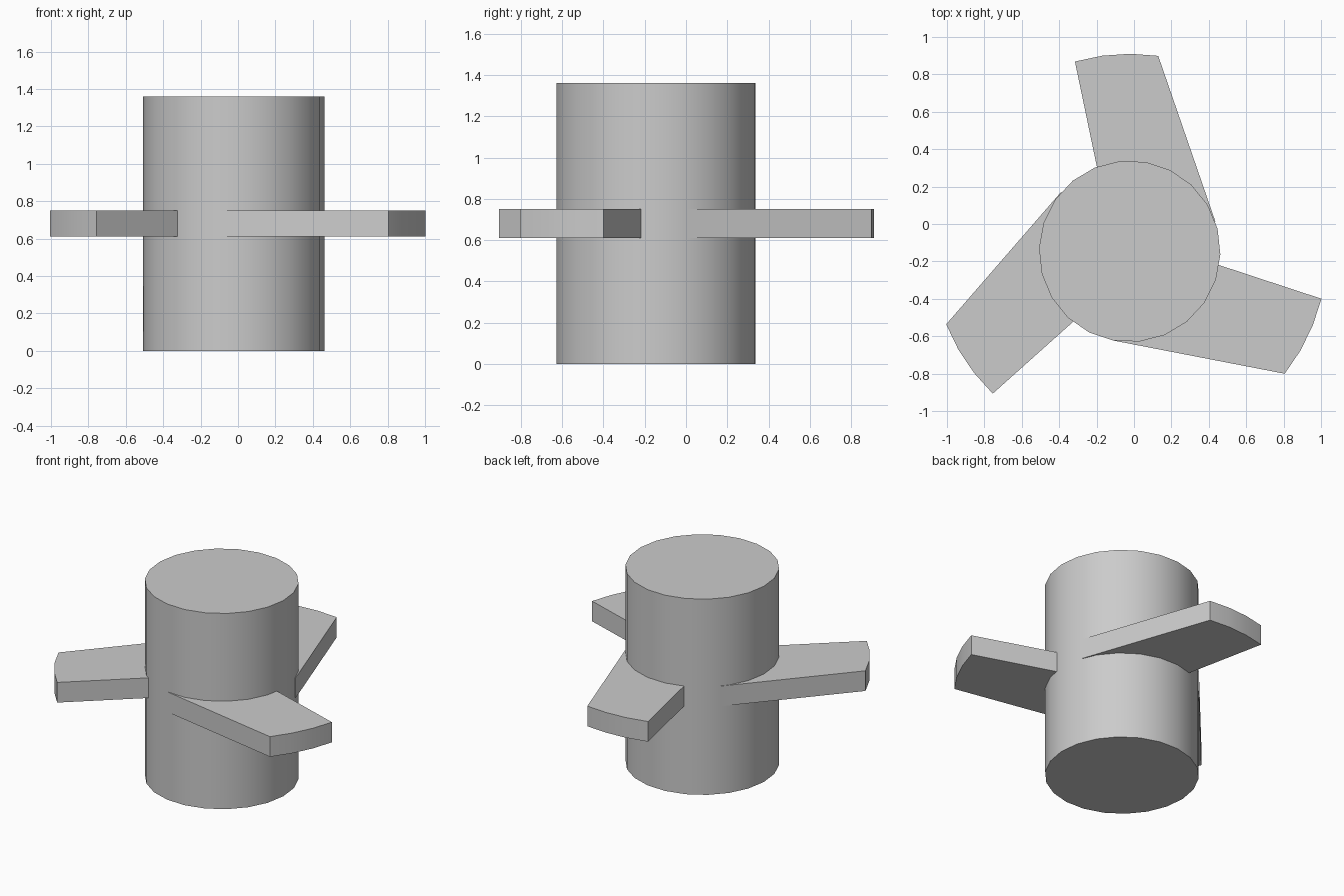
import bpy, bmesh, math
from mathutils import Matrix, Vector

cube = bpy.data.objects.get("Cube")
if cube:
    bpy.data.objects.remove(cube, do_unlink=True)

AXIS = Vector((-0.023, -0.146, 0))
RADIUS, HEIGHT = 0.485, 1.36
ARM_BOTTOM, ARM_TOP, ARM_REACH = 0.61, 0.75, 1.056

grey = bpy.data.materials.new("plain_grey")
grey.use_nodes = True
colour = (0.6, 0.6, 0.6, 1)
grey.diffuse_color = colour
grey.node_tree.nodes["Principled BSDF"].inputs["Base Color"].default_value = colour


def polar(radius, degrees):
    a = math.radians(degrees)
    return (radius * math.cos(a), radius * math.sin(a))


def prism(name, outline, bottom, top, turn=0):
    """Extrude a flat outline upwards and place it on the shared axis."""
    bm = bmesh.new()
    base = bm.faces.new([bm.verts.new((x, y, bottom)) for x, y in outline])
    side = bmesh.ops.extrude_face_region(bm, geom=[base], use_keep_orig=True)
    moved = [v for v in side["geom"] if isinstance(v, bmesh.types.BMVert)]
    bmesh.ops.translate(bm, verts=moved, vec=(0, 0, top - bottom))
    bmesh.ops.rotate(bm, verts=bm.verts, matrix=Matrix.Rotation(math.radians(turn), 3, "Z"))
    bmesh.ops.translate(bm, verts=bm.verts, vec=AXIS)
    bmesh.ops.recalc_face_normals(bm, faces=bm.faces)
    mesh = bpy.data.meshes.new(name)
    bm.to_mesh(mesh)
    bm.free()
    mesh.materials.append(grey)
    obj = bpy.data.objects.new(name, mesh)
    bpy.context.collection.objects.link(obj)
    bpy.ops.object.select_all(action="DESELECT")
    obj.select_set(True)
    bpy.context.view_layer.objects.active = obj
    bpy.ops.object.shade_smooth_by_angle(angle=math.radians(30))
    return obj


# Central drum
SIDES = 22
prism("drum", [polar(RADIUS, 360 * i / SIDES - 2) for i in range(SIDES)], 0, HEIGHT)

# Three arms: one edge tangent to the drum, curved tip, other edge running into the drum
arm = [polar(RADIUS, 19)]
arm += [polar(ARM_REACH, 81.7 + 24.4 * i / 3) for i in range(4)]
arm += [(-0.15, 0.33)]
for name, turn in (("back_arm", 0), ("right_arm", 120), ("left_arm", 240)):
    prism(name, arm, ARM_BOTTOM, ARM_TOP, turn)
